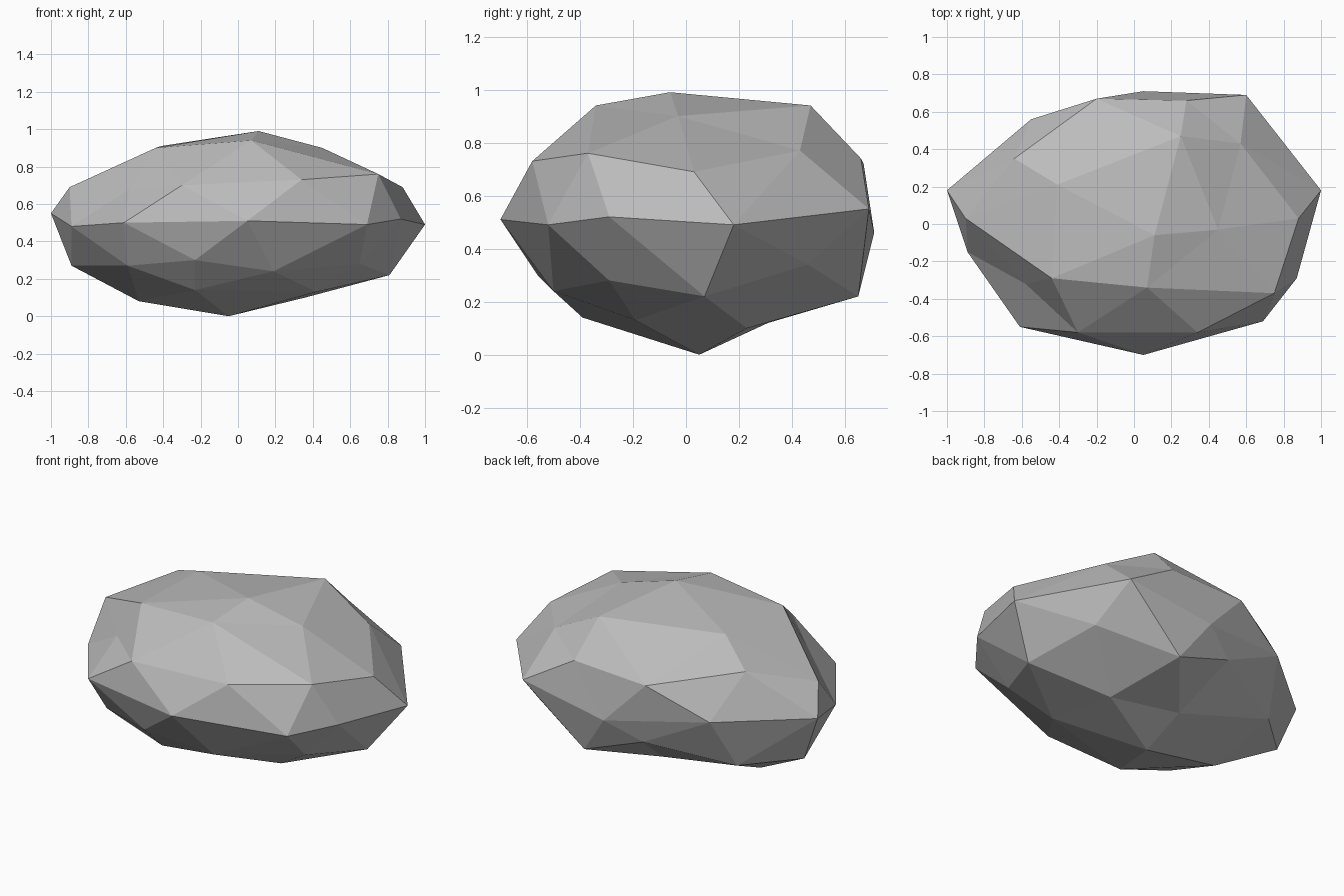
import bpy
import bmesh
import math
from mathutils import Vector

default_cube = bpy.data.objects.get("Cube")
if default_cube:
    bpy.data.objects.remove(default_cube, do_unlink=True)

# Rock outline as rings from bottom to top, counter-clockwise from +x, in hundredths
bottom_tip = [(-5, 5, 0)]
underside = [(36, 23, 10), (-6, 31, 12), (-53, 5, 8), (-23, -39, 14), (42, -19, 13)]
lower_mids = [(81, 7, 22), (22, 65, 22), (-62, 40, 25), (-59, -40, 27), (19, -50, 24)]
lower_corners = [(66, 46, 34), (-15, 62, 35), (-89, 15, 27), (-23, -56, 30), (65, -29, 28)]
girdle = [(100, 18, 49), (60, 69, 55), (5, 71, 46), (-55, 56, 55), (-100, 18, 55),
          (-89, -15, 48), (-61, -55, 50), (5, -70, 51), (69, -52, 49), (87, -29, 52)]
upper_corners = [(88, 3, 69), (28, 66, 74), (-64, 35, 80), (-58, -32, 68), (34, -58, 73)]
upper_mids = [(57, 43, 77), (-20, 67, 72), (-90, 3, 69), (-30, -58, 70), (75, -37, 76)]
crown = [(45, -3, 90), (25, 47, 94), (-41, 21, 91), (-44, -29, 90), (7, -34, 94)]
top_tip = [(11, -6, 99)]
rings = [bottom_tip, underside, lower_mids, lower_corners, girdle,
         upper_corners, upper_mids, crown, top_tip]


def ring_order(vert):
    """Sort key: height level first, then angle around the vertical axis."""
    angle = round(math.degrees(math.atan2(vert.co.y, vert.co.x))) % 360
    return round(vert.co.z, 1), angle


def make_material(name, color):
    material = bpy.data.materials.new(name)
    material.use_nodes = True
    material.diffuse_color = color
    for node in material.node_tree.nodes:
        if node.type == "BSDF_PRINCIPLED":
            node.inputs["Base Color"].default_value = color
            node.inputs["Roughness"].default_value = 0.9
    return material


# Faceted boulder: an icosphere whose rings are pulled to the rock outline
bm = bmesh.new()
bmesh.ops.create_icosphere(bm, subdivisions=2, radius=1)
targets = [Vector(point) / 100 for ring in rings for point in ring]
for vert, target in zip(sorted(bm.verts, key=ring_order), targets):
    vert.co = target
bmesh.ops.recalc_face_normals(bm, faces=bm.faces)
for face in bm.faces:
    face.smooth = False

mesh = bpy.data.meshes.new("rock")
bm.to_mesh(mesh)
bm.free()
mesh.materials.append(make_material("stone grey", (0.5, 0.5, 0.5, 1)))
rock = bpy.data.objects.new("rock", mesh)
bpy.context.collection.objects.link(rock)
